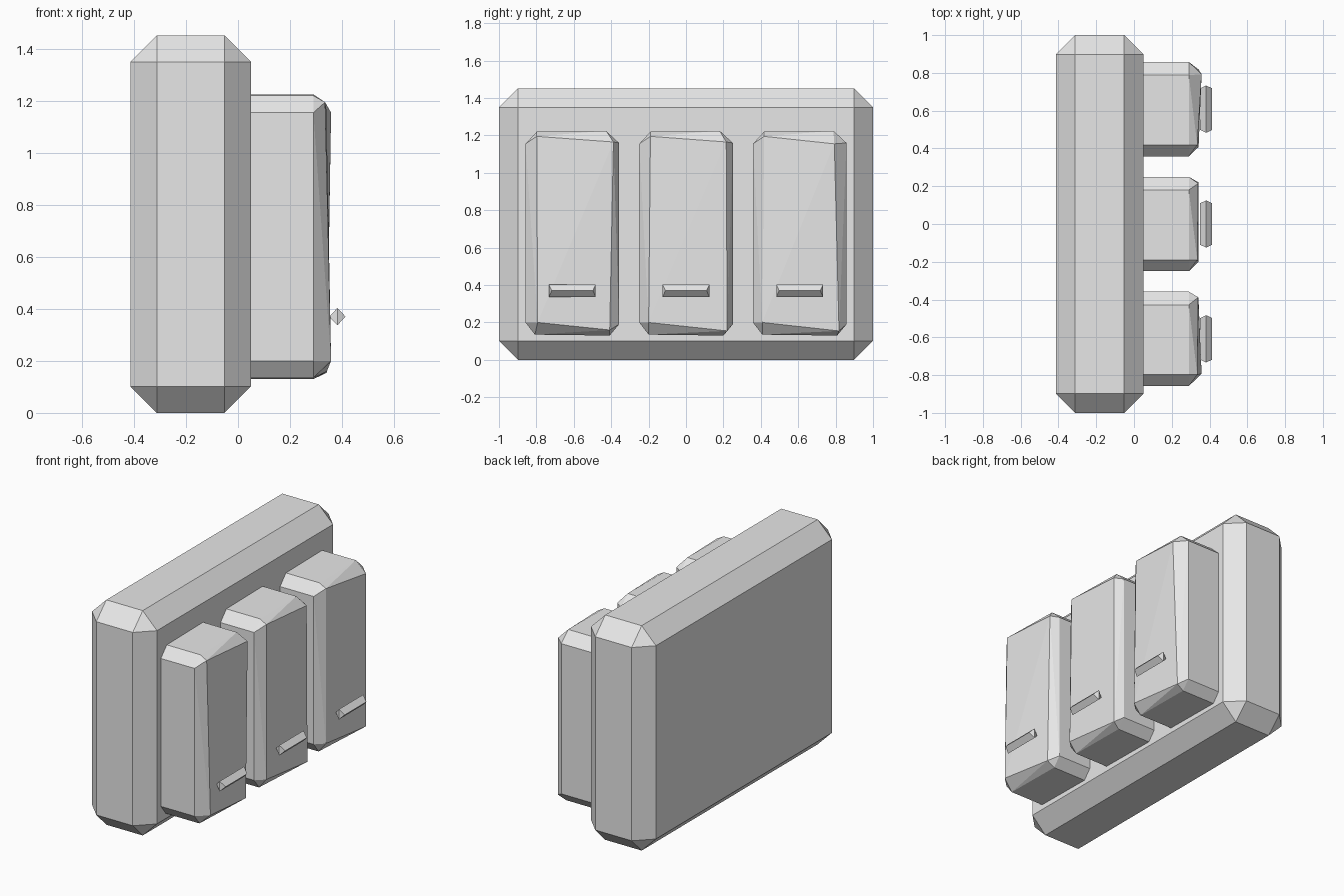
import bpy
import bmesh

cube = bpy.data.objects.get("Cube")
if cube:
    bpy.data.objects.remove(cube, do_unlink=True)

# Single plain grey for the whole cabinet
grey = bpy.data.materials.new("light_grey")
grey.use_nodes = True
grey.diffuse_color = (0.8, 0.8, 0.8, 1)
grey.node_tree.nodes["Principled BSDF"].inputs["Base Color"].default_value = grey.diffuse_color


def finish(name, bm):
    bmesh.ops.recalc_face_normals(bm, faces=bm.faces)
    mesh = bpy.data.meshes.new(name)
    bm.to_mesh(mesh)
    bm.free()
    mesh.materials.append(grey)
    obj = bpy.data.objects.new(name, mesh)
    bpy.context.collection.objects.link(obj)
    return obj


def hull(name, points):
    bm = bmesh.new()
    verts = [bm.verts.new(p) for p in points]
    out = bmesh.ops.convex_hull(bm, input=verts)
    loose = [v for v in out["geom_interior"] if isinstance(v, bmesh.types.BMVert)]
    bmesh.ops.delete(bm, geom=loose, context="VERTS")
    bmesh.ops.dissolve_limit(bm, angle_limit=0.002, verts=bm.verts, edges=bm.edges)
    return finish(name, bm)


# Chamfered cabinet slab
bm = bmesh.new()
bmesh.ops.create_cube(bm, size=1)
bmesh.ops.scale(bm, vec=(0.464, 2, 1.452), verts=bm.verts)
bmesh.ops.translate(bm, vec=(-0.182, 0, 0.726), verts=bm.verts)
bmesh.ops.bevel(bm, geom=bm.edges[:], offset=0.102, segments=1, affect="EDGES")
finish("cabinet_body", bm)

# Slightly uneven chamfered outline shared by the drawers (y, z)
outline = [(-0.19, 1.22), (0.18, 1.225), (0.25, 1.16), (0.25, 0.19),
           (0.2, 0.13), (-0.2, 0.135), (-0.25, 0.2), (-0.25, 1.155)]

# Front corners of each drawer: top left, top right, bottom right, bottom left
drawers = {
    "right": (-0.608, [(0.335, -0.19, 1.195), (0.34, 0.22, 1.165),
                       (0.342, 0.2, 0.16), (0.358, -0.185, 0.2)]),
    "middle": (0, [(0.335, -0.19, 1.195), (0.34, 0.215, 1.165),
                   (0.342, 0.22, 0.155), (0.342, -0.2, 0.2)]),
    "left": (0.608, [(0.335, -0.19, 1.195), (0.358, 0.185, 1.155),
                     (0.342, 0.21, 0.155), (0.342, -0.2, 0.2)]),
}

for side, (y0, corners) in drawers.items():
    points = [(x, y0 + y, z) for x in (0.03, 0.29) for y, z in outline]
    points += [(x, y0 + y, z) for x, y, z in corners]
    hull(side + "_drawer", points)

    # Diamond-section handle with tapered ends
    handle = []
    for s in (-1, 1):
        handle += [(0.382, y0 + s * 0.125, 0.37 + t * 0.033) for t in (-1, 1)]
        handle += [(0.382 + t * 0.032, y0 + s * 0.11, 0.37) for t in (-1, 1)]
    hull(side + "_handle", handle)
